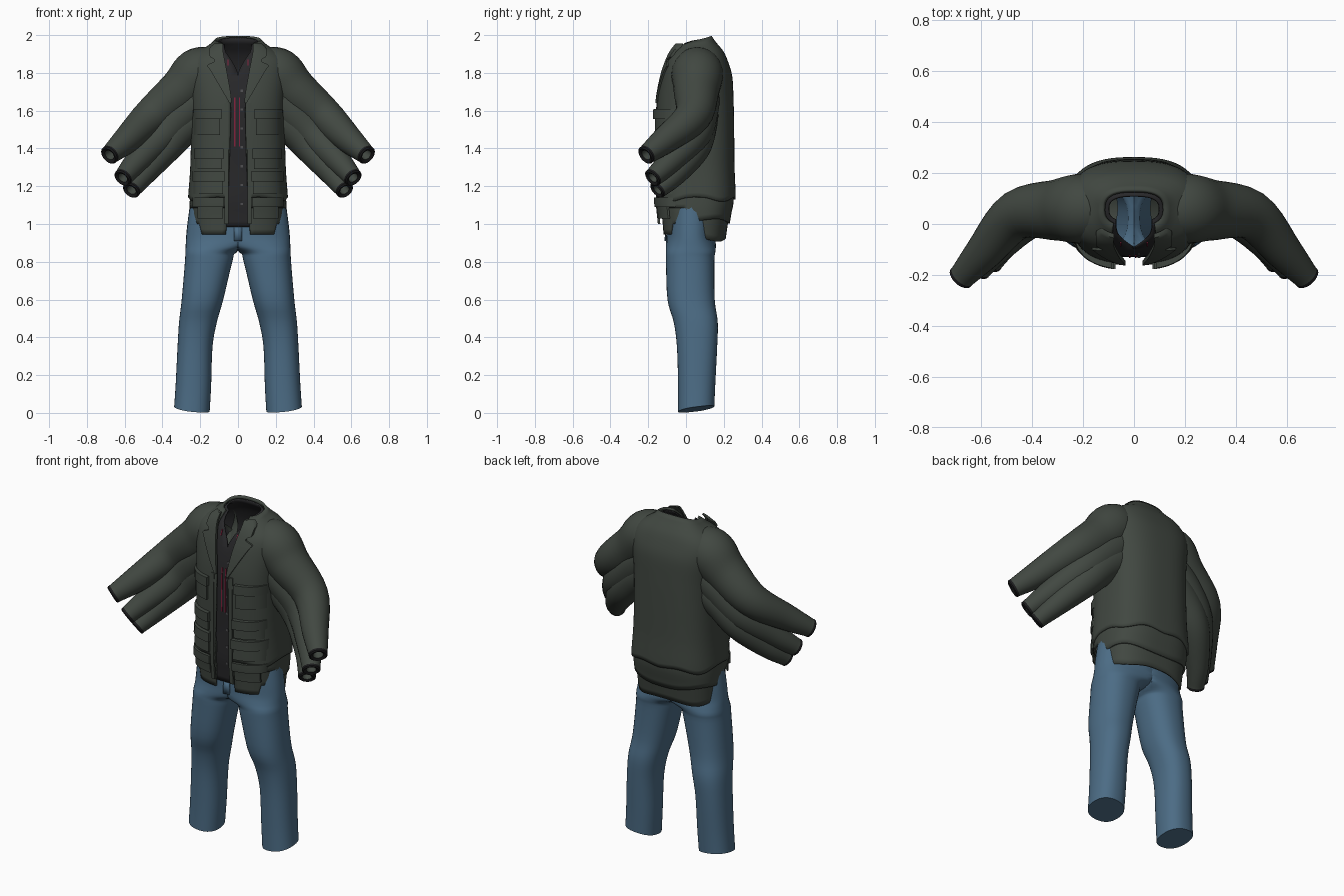
import bpy, bmesh, math
from mathutils import Vector

if "Cube" in bpy.data.objects:
    bpy.data.objects.remove(bpy.data.objects["Cube"])

TAU = math.tau
N = 2.7  # squareness of the torso cross-section


def material(name, rgb):
    m = bpy.data.materials.new(name)
    m.diffuse_color = (*rgb, 1)
    m.use_nodes = True
    m.node_tree.nodes["Principled BSDF"].inputs["Base Color"].default_value = m.diffuse_color
    return m


GREEN = material("olive_cloth", (0.053, 0.064, 0.053))
DARK = material("charcoal_cloth", (0.021, 0.021, 0.023))
BLACK = material("black_lining", (0.011, 0.011, 0.012))
BLUE = material("blue_denim", (0.072, 0.150, 0.235))
RED = material("red_thread", (0.22, 0.015, 0.045))
GREY = material("grey_button", (0.08, 0.08, 0.085))


def grid(name, rows, mats, wrap=False, solid=0, rule=None, cap=False, seam=False):
    """Skin rows of points; rule(row index) picks the material slot."""
    bm = bmesh.new()
    vs = [[bm.verts.new(p) for p in r] for r in rows]
    n = len(rows[0])
    for i in range(len(rows) - 1):
        for j in range(n if wrap else n - 1):
            k = (j + 1) % n
            f = bm.faces.new((vs[i][j], vs[i][k], vs[i + 1][k], vs[i + 1][j]))
            f.material_index = rule(i) if rule else 0
    if cap:
        bm.faces.new(vs[-1])
    if seam:  # drop the inner wall lying on the centre plane
        wall = [f for f in bm.faces if all(abs(v.co.x) < 1e-5 for v in f.verts)]
        bmesh.ops.delete(bm, geom=wall, context='FACES')
    bmesh.ops.remove_doubles(bm, verts=bm.verts, dist=1e-5)
    bmesh.ops.recalc_face_normals(bm, faces=bm.faces)
    me = bpy.data.meshes.new(name)
    bm.to_mesh(me)
    bm.free()
    ob = bpy.data.objects.new(name, me)
    bpy.context.collection.objects.link(ob)
    for m in mats:
        me.materials.append(m)
    bpy.ops.object.select_all(action='DESELECT')
    ob.select_set(True)
    bpy.context.view_layer.objects.active = ob
    bpy.ops.object.shade_smooth_by_angle(angle=math.radians(45))
    if solid:
        md = ob.modifiers.new("thickness", 'SOLIDIFY')
        md.thickness, md.offset = solid, 0
    return ob


def lerp_table(table, z):
    if z <= table[0][0]:
        return table[0][1:]
    for a, b in zip(table, table[1:]):
        if z <= b[0]:
            t = (z - a[0]) / (b[0] - a[0])
            return [p + (q - p) * t for p, q in zip(a[1:], b[1:])]
    return table[-1][1:]


def spline(pts, steps):
    """Catmull-Rom resampling of tuples."""
    out, P = [], [pts[0]] + pts + [pts[-1]]
    for i in range(1, len(P) - 2):
        for s in range(steps):
            t = s / steps
            out.append([0.5 * (2 * b + (c - a) * t + (2*a - 5*b + 4*c - d) * t*t
                               + (3*b - a - 3*c + d) * t**3)
                        for a, b, c, d in zip(*P[i - 1:i + 3])])
    return out + [list(pts[-1])]


# Torso profile: height, half width, front y, back y, half width of opening
TORSO = spline([(0.90, .250, -.130, .220, .065), (1.05, .260, -.142, .242, .055),
                (1.13, .258, -.150, .256, .052), (1.30, .246, -.148, .250, .046),
                (1.50, .242, -.150, .248, .040), (1.65, .246, -.145, .245, .040),
                (1.78, .258, -.122, .238, .060), (1.86, .252, -.097, .215, .075),
                (1.915, .21, -.073, .190, .085), (1.955, .15, -.045, .155, .085),
                (1.992, .118, -.010, .130, .080)], 4)


def power(v, e):
    return math.copysign(abs(v) ** e, v)


def torso_point(a, z, inset=0.0):
    rx, yf, yb, _ = lerp_table(TORSO, z)
    rx, yc, ry = rx - inset, (yf + yb) / 2, (yb - yf) / 2 - inset
    drop = .045 * max(0, (z - 1.86) / .14) * (1 + math.cos(a)) / 2
    return (rx * power(math.sin(a), 2 / N), yc - ry * power(math.cos(a), 2 / N), z - drop)


def front_y(x, z):
    rx, yf, yb, _ = lerp_table(TORSO, z)
    k = min(abs(x) / rx, .985)
    return (yf + yb) / 2 - (yb - yf) / 2 * (1 - k ** N) ** (1 / N)


def wrap_cloth(name, mat, z0, z1, inset, gap, nrows, hem=None, solid=.014):
    """Cloth around the torso, open at the front by gap(z)."""
    rows = []
    for i in range(nrows + 1):
        t, row = i / nrows, []
        w = gap(z0 + (z1 - z0) * t)
        rx = lerp_table(TORSO, z0 + (z1 - z0) * t)[0] - inset
        a0 = math.asin(min(.95, w / rx) ** (N / 2))
        for j in range(73):
            a = a0 + (TAU - 2 * a0) * j / 72
            low = hem(min(a, TAU - a)) if hem else z0
            row.append(torso_point(a, low + (z1 - low) * t, inset))
        rows.append(row)
    return grid(name, rows, [mat], solid=solid)


def opening(z):
    return lerp_table(TORSO, z)[3]


# Jacket body and the two longer layers below it
wrap_cloth("jacket_body", GREEN, 1.13, 1.992, 0, opening, 36,
           lambda a: 1.13 + .012 * math.sin(5 * a))


def middle_hem(a):
    return 1.085 if a < 1.45 else 1.015 + .012 * math.cos(3 * a)


def long_hem(a):
    for limit, z in ((.85, .945), (1.12, 1.0), (1.22, 1.03), (1.4, 1.08), (1.55, 1.0)):
        if a < limit:
            return z
    return .915 + .008 * math.cos(4 * a)


wrap_cloth("middle_layer", GREEN, 1.02, 1.25, .008, opening, 8, middle_hem, .01)
wrap_cloth("long_layer", GREEN, .92, 1.22, .018, opening, 10, long_hem, .01)

# Shirt with a V neck
wrap_cloth("shirt", DARK, .985, 1.985, .024,
           lambda z: max(0, min(.07, (z - 1.80) * .5)), 34, solid=.008)


# Raised panel that follows the front of the torso
def patch(name, mat, z0, z1, x_in, x_out, off, side, nz=6, nx=8, base=0.0):
    us = [0] + [i / nx for i in range(nx + 1)] + [1]
    vs = [0] + [i / nz for i in range(nz + 1)] + [1]
    rows = []
    for i, v in enumerate(vs):
        z, row = z0 + (z1 - z0) * v, []
        for j, u in enumerate(us):
            x = x_in(z) + (x_out(z) - x_in(z)) * u
            edge = i in (0, len(vs) - 1) or j in (0, len(us) - 1)
            row.append((side * x, front_y(x, z) - base - (0 if edge else off), z))
        rows.append(row)
    return grid(name, rows, [mat])


def box_patch(name, mat, z0, z1, xa, xb, off, side, base=0.0):
    return patch(name, mat, z0, z1, lambda z: xa, lambda z: xb, off, side, base=base)


LAPEL = [(1.64, .045), (1.82, .150), (1.84, .168), (1.862, .120),
         (1.872, .125), (1.885, .150), (1.935, .150), (1.96, .12)]
# Pockets and flaps: bottom, top, inner x, outer x, bulge
POCKETS = [(1.47, 1.57, .095, .232, .020), (1.555, 1.61, .088, .236, .030),
           (1.29, 1.36, .085, .228, .020), (1.345, 1.40, .078, .234, .032),
           (1.16, 1.24, .080, .236, .018), (1.225, 1.28, .072, .240, .030),
           (1.03, 1.10, .080, .215, .010), (1.09, 1.14, .075, .240, .022)]

for side, label in ((-1, "right"), (1, "left")):
    patch("lapel_" + label, GREEN, 1.64, 1.955, lambda z: opening(z) - .006,
          lambda z: lerp_table(LAPEL, z)[0], .017, side, nz=40, nx=6)
    box_patch("placket_" + label, GREEN, 1.0, 1.64, .050, .072, .012, side)
    for i, (z0, z1, xa, xb, off) in enumerate(POCKETS):
        box_patch(f"pocket_{i}_{label}", GREEN, z0, z1, xa, xb, off, side)

# Shirt trim: red piping and buttons
for i, x in enumerate((-.020, .004)):
    box_patch(f"red_piping_{i}", RED, 1.41, 1.67, x, x + .006, .006, 1, base=-.022)
for i in range(7):
    z = 1.10 + i * .1
    box_patch(f"shirt_button_{i}", GREY, z, z + .012, .014, .026, .006, 1, base=-.022)
for side in (-1, 1):
    box_patch("red_collar_thread", RED, 1.84, 1.87, .050, .055, .006, side, base=-.021)


# Sleeves: x, y, z and radius along each arm
SLEEVES = [
    [(.13, .06, 1.825, .115), (.21, .06, 1.795, .137), (.30, .055, 1.705, .121),
     (.46, .035, 1.570, .097), (.59, -.11, 1.445, .073), (.675, -.205, 1.370, .052)],
    [(.14, .06, 1.72, .120), (.28, .06, 1.60, .112), (.41, .035, 1.465, .092),
     (.53, -.08, 1.335, .068), (.605, -.170, 1.250, .050)],
    [(.14, .07, 1.63, .105), (.28, .065, 1.525, .100), (.39, .04, 1.40, .086),
     (.50, -.06, 1.265, .064), (.560, -.145, 1.185, .048)]]


def sleeve(name, path, side):
    pts = spline(path, 5)
    body = len(pts)
    tip = Vector(pts[-1][:3])
    d = (tip - Vector(pts[-2][:3])).normalized()
    r = pts[-1][3]
    # rolled cuff, then a recessed closed inside
    for along, k in ((.012, 1.0), (.018, .85), (.010, .55), (-.04, .5)):
        pts.append([*(tip + d * along), r * k])
    rows = []
    for i, p in enumerate(pts):
        if 0 < i < body - 1:
            t = (Vector(pts[i + 1][:3]) - Vector(pts[i - 1][:3])).normalized()
        else:
            t = d if i else (Vector(pts[1][:3]) - Vector(pts[0][:3])).normalized()
        u = t.cross(Vector((0, 0, 1))).normalized()
        v = u.cross(t)
        ring = []
        for j in range(24):
            a = TAU * j / 24
            q = Vector(p[:3]) + p[3] * (u * math.cos(a) + v * math.sin(a))
            ring.append((side * q.x, q.y, q.z))
        rows.append(ring)
    grid(name, rows, [GREEN, BLACK], wrap=True, cap=True,
         rule=lambda i: 1 if body - 1 <= i < body + 2 else 0)


for side, label in ((-1, "right"), (1, "left")):
    for i, path in enumerate(SLEEVES):
        sleeve(f"sleeve_{i}_{label}", path, side)

# Jeans legs: height, inner x, outer x, front y, back y (inner x clamps at the centre)
LEG = [(1.10, -.255, .255, -.095, .155), (1.00, -.268, .268, -.102, .155),
       (.93, -.265, .275, -.105, .155), (.885, -.12, .277, -.106, .158),
       (.85, .006, .279, -.106, .155), (.80, .030, .281, -.106, .150),
       (.60, .078, .298, -.098, .152), (.48, .112, .312, -.065, .168),
       (.35, .135, .320, -.048, .165), (.15, .142, .330, -.042, .155),
       (.02, .150, .338, -.042, .150)]
for side, label in ((-1, "right"), (1, "left")):
    rows = []
    for z, xi, xo, yf, yb in spline(LEG, 4):
        row = []
        for j in range(40):
            a = TAU * j / 40
            x = (xi + xo) / 2 + (xo - xi) / 2 * power(math.cos(a), 2 / 2.3)
            y = (yf + yb) / 2 + (yb - yf) / 2 * power(math.sin(a), 2 / 2.3)
            low = max(0, 1 - z / .15)  # hem dips at the inner front
            row.append((side * max(x, 0), y, z - low * .022 * math.cos(a - 4.0)))
        rows.append(row)
    grid("jeans_leg_" + label, rows, [BLUE], wrap=True, cap=True, seam=True)
# Fly seam
grid("jeans_fly", [[(x, y, z) for x in (-.02, .02)] for z, y in
                   ((.99, -.106), (.95, -.109), (.91, -.110))], [BLUE], solid=.006)
